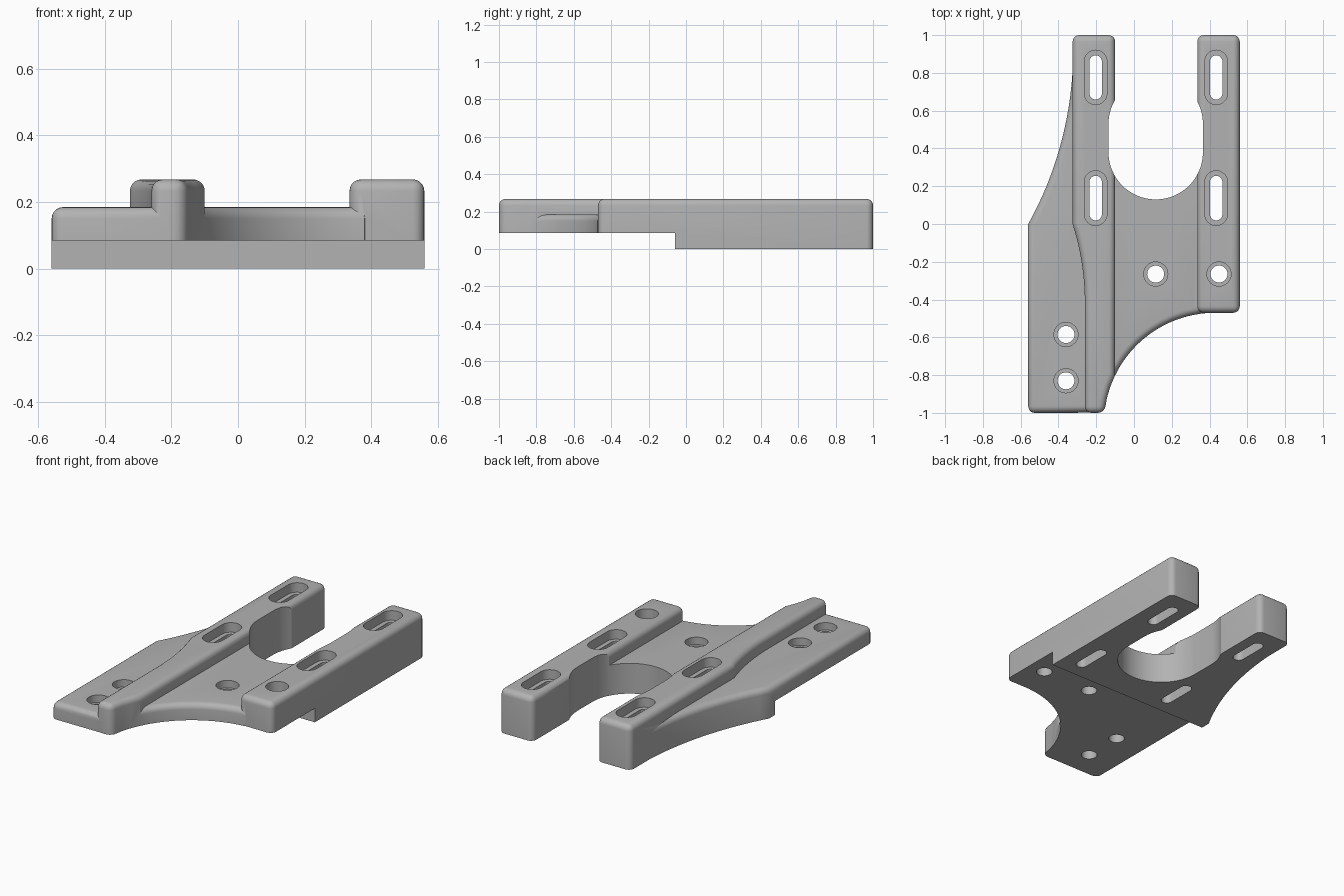
import bpy, bmesh
from math import sqrt, pi, sin, cos

cube = bpy.data.objects.get("Cube")
if cube:
    bpy.data.objects.remove(cube, do_unlink=True)

grey = bpy.data.materials.new("machined_grey")
grey.use_nodes = True
COLOUR = (0.45, 0.45, 0.45, 1)
grey.diffuse_color = COLOUR
bsdf = next(n for n in grey.node_tree.nodes if n.type == 'BSDF_PRINCIPLED')
bsdf.inputs["Base Color"].default_value = COLOUR

FILLET = 0.035
PLATE_TOP, RIDGE_TOP, STEP = 0.185, 0.268, 0.085
BELOW = -0.1


def solid(name, outline, z0, z1, rounded=None):
    """Extrude an outline; if corners are given, fillet them and the top rim."""
    bm = bmesh.new()
    base = bm.faces.new([bm.verts.new((x, y, z0)) for x, y in outline])
    ext = bmesh.ops.extrude_face_region(bm, geom=[base])
    top = [v for v in ext["geom"] if isinstance(v, bmesh.types.BMVert)]
    bmesh.ops.translate(bm, verts=top, vec=(0, 0, z1 - z0))
    bmesh.ops.recalc_face_normals(bm, faces=bm.faces)
    if rounded is not None:
        def is_corner(v):
            return any(abs(v.co.x - x) + abs(v.co.y - y) < 1e-4 for x, y in rounded)
        edges = []
        for e in bm.edges:
            a, b = e.verts
            vertical = abs(a.co.z - b.co.z) > 1e-4
            if (vertical and is_corner(a)) or (not vertical and a.co.z > z1 - 1e-4):
                edges.append(e)
        bmesh.ops.bevel(bm, geom=edges, offset=FILLET, offset_type='OFFSET',
                        segments=5, profile=0.5, affect='EDGES')
    mesh = bpy.data.meshes.new(name)
    bm.to_mesh(mesh)
    bm.free()
    mesh.materials.append(grey)
    obj = bpy.data.objects.new(name, mesh)
    bpy.context.collection.objects.link(obj)
    return obj


def box(x0, x1, y0, y1):
    return [(x0, y0), (x1, y0), (x1, y1), (x0, y1)]


def stadium(x, y0, y1, r, n=16):
    """Vertical slot outline whose end circles are centred at y0 and y1."""
    upper = [(x + r * cos(pi * i / n), y1 + r * sin(pi * i / n)) for i in range(n + 1)]
    lower = [(x - r * cos(pi * i / n), y0 - r * sin(pi * i / n)) for i in range(n + 1)]
    if y0 == y1:
        upper, lower = upper[:-1], lower[:-1]
    return upper + lower


def combine(target, other, operation):
    mod = target.modifiers.new("combine", 'BOOLEAN')
    mod.operation, mod.object, mod.solver = operation, other, 'EXACT'
    bpy.context.view_layer.objects.active = target
    bpy.ops.object.modifier_apply(modifier=mod.name)
    bpy.data.objects.remove(other, do_unlink=True)


def sweep(a, b, n):
    return [a + (b - a) * i / n for i in range(n + 1)]


# Curved edges shared by the parts
def scoop(x):
    return -1.06 + sqrt(0.59 ** 2 - (x - 0.43) ** 2)


def bulge(y, x_end, y_end, r):
    return x_end - r + sqrt(r * r - (y - y_end) ** 2)


# Base plate with the concave front and the swept left wing
front_edge = [(x, scoop(x)) for x in sweep(-0.105, 0.38, 16)]
wing_edge = [(bulge(y, -0.322, 0.92, 1.9), y) for y in sweep(0.92, 0, 18)]
wing_edge[-1] = (-0.56, 0)
plate = solid("mounting_plate",
              [(-0.56, -1), (-0.2, -0.999), (-0.2, -0.75)] + front_edge
              + [(0.42, -0.4), (0.45, 0.4), (-0.2, 0.4), (-0.2, 0.92)] + wing_edge,
              BELOW, PLATE_TOP, [(-0.56, -1)])

# Long ridge, waisted towards the front
nose = [(x, scoop(x)) for x in (-0.143, -0.124, -0.1)]
waist = [(-0.26 - 1.389 + sqrt(1.389 ** 2 - (y + 0.42) ** 2), y) for y in sweep(0, -0.42, 12)]
ends = [(-0.26, -1), (-0.157, -1), (-0.1, 1), (-0.325, 1)]
long_ridge = solid("long_ridge", ends[:2] + nose + ends[2:] + waist,
                   BELOW, RIDGE_TOP, ends)

# Short ridge
ends = box(0.335, 0.56, -0.47, 1)
short_ridge = solid("short_ridge", ends, BELOW, RIDGE_TOP, ends)

for ridge in (long_ridge, short_ridge):
    combine(plate, ridge, 'UNION')


def cut(outline, z0, z1):
    combine(plate, solid("cutter", outline, z0, z1), 'DIFFERENCE')


# Flat underside with the raised front half
cut(box(-1, 1, -1.5, 1.5), -0.3, 0)
cut(box(-1, 1, -1.5, -0.06), -0.2, STEP)

# Round-ended opening between the ridges
cut(stadium(0.115, 0.38, 0.53, 0.25, 32), -0.2, 0.5)

# Counterbored slots in both ridges
for x in (-0.203, 0.435):
    for y0, y1 in ((0.052, 0.222), (0.692, 0.86)):
        cut(stadium(x, y0, y1, 0.033), -0.2, 0.5)
        cut(stadium(x, y0, y1, 0.06), 0.21, 0.5)

# Counterbored bolt holes
for x, y in ((-0.36, -0.585), (-0.36, -0.83), (0.115, -0.265), (0.45, -0.265)):
    cut(stadium(x, y, y, 0.045), -0.2, 0.5)
    cut(stadium(x, y, y, 0.064), 0.14, 0.5)

# Smooth the fillets and bores, keep the machined edges crisp
bpy.ops.object.select_all(action='DESELECT')
plate.select_set(True)
bpy.context.view_layer.objects.active = plate
bpy.ops.object.shade_smooth_by_angle(angle=0.5)
